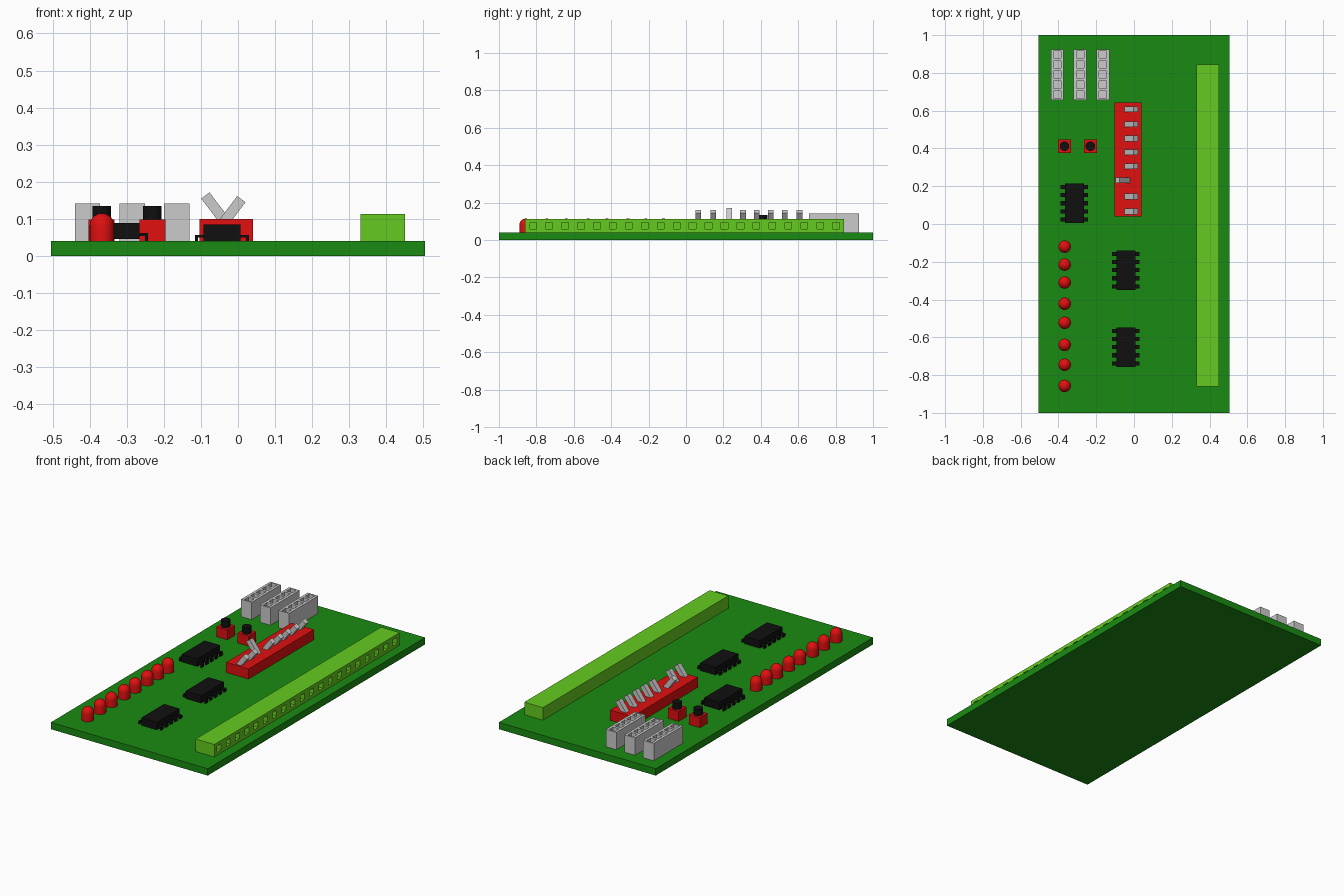
import bpy, bmesh, math
from mathutils import Matrix, Vector

if "Cube" in bpy.data.objects:
    bpy.data.objects.remove(bpy.data.objects["Cube"])


def mat(name, r, g, b):
    m = bpy.data.materials.new(name)
    m.diffuse_color = (r, g, b, 1)
    m.use_nodes = True
    m.node_tree.nodes["Principled BSDF"].inputs["Base Color"].default_value = m.diffuse_color
    return m


GREEN = mat("board_green", 0.01, 0.26, 0.006)
LIME = mat("lime_green", 0.13, 0.60, 0.014)
RED = mat("red", 0.75, 0.005, 0.005)
BLACK = mat("black", 0.005, 0.005, 0.005)


def finish(name, bm, material=None, smooth=False):
    bmesh.ops.recalc_face_normals(bm, faces=bm.faces)
    me = bpy.data.meshes.new(name)
    bm.to_mesh(me)
    bm.free()
    ob = bpy.data.objects.new(name, me)
    bpy.context.collection.objects.link(ob)
    if material:
        me.materials.append(material)
    if smooth:
        bpy.ops.object.select_all(action='DESELECT')
        ob.select_set(True)
        bpy.context.view_layer.objects.active = ob
        bpy.ops.object.shade_smooth_by_angle(angle=math.radians(40))
    return ob


def add_box(bm, lo, hi):
    lo, hi = Vector(lo), Vector(hi)
    m = Matrix.Translation((lo + hi) / 2) @ Matrix.Diagonal((*(hi - lo), 1))
    bmesh.ops.create_cube(bm, size=1, matrix=m)


def box(name, lo, hi, material=None):
    bm = bmesh.new()
    add_box(bm, lo, hi)
    return finish(name, bm, material)


def socket_strip(name, lo, hi, n, normal, hole, depth, material=None):
    """Box cut into n cells along y, with a square hole in each cell."""
    bm = bmesh.new()
    ring = [(lo[0], lo[2]), (hi[0], lo[2]), (hi[0], hi[2]), (lo[0], hi[2])]
    rows = [[bm.verts.new((x, lo[1] + (hi[1] - lo[1]) * i / n, z)) for x, z in ring]
            for i in range(n + 1)]
    for a, b in zip(rows, rows[1:]):
        for k in range(4):
            j = (k + 1) % 4
            bm.faces.new((a[k], b[k], b[j], a[j]))
    bm.faces.new(rows[0])
    bm.faces.new(rows[-1][::-1])
    bmesh.ops.recalc_face_normals(bm, faces=bm.faces)
    cells = [f for f in bm.faces if f.normal.dot(Vector(normal)) > 0.9]
    bmesh.ops.inset_individual(bm, faces=cells, thickness=0.01)
    for f in cells:
        c = f.calc_center_median()
        for v in f.verts:
            d = v.co - c
            v.co = c + Vector([math.copysign(hole / 2, t) if abs(t) > 1e-5 else 0 for t in d])
    floors = bmesh.ops.extrude_discrete_faces(bm, faces=cells)["faces"]
    for f in floors:
        bmesh.ops.translate(bm, verts=f.verts, vec=Vector(normal) * -depth)
    return finish(name, bm, material)


def lathe(name, profile, x, y, material, seg=24):
    bm = bmesh.new()
    vs = [bm.verts.new((x + r, y, z)) for r, z in profile]
    es = [bm.edges.new(p) for p in zip(vs, vs[1:])]
    bmesh.ops.spin(bm, geom=vs + es, cent=(x, y, 0), axis=(0, 0, 1),
                   angle=math.tau, steps=seg)
    bmesh.ops.remove_doubles(bm, verts=bm.verts, dist=1e-5)
    return finish(name, bm, material, True)


# Circuit board
T = 0.04
box("board", (-0.505, -1, 0), (0.505, 1, T), GREEN)

# Long terminal block, holes facing the right edge
socket_strip("terminal_block", (0.33, -0.86, T), (0.45, 0.845, 0.113), 20,
             (1, 0, 0), 0.036, 0.05, LIME)

# Three pin headers with sockets on top
for i, x in enumerate((-0.406, -0.285, -0.165)):
    socket_strip(f"pin_header_{i}", (x - 0.034, 0.657, T), (x + 0.034, 0.925, 0.141),
                 5, (0, 0, 1), 0.038, 0.06)

# Push buttons
for i, x in enumerate((-0.368, -0.231)):
    box(f"button_base_{i}", (x - 0.035, 0.377, T), (x + 0.035, 0.447, 0.098), RED)
    lathe(f"button_cap_{i}", [(0, 0.09), (0.025, 0.09), (0.025, 0.135), (0, 0.135)],
          x, 0.412, BLACK)

# Switch bank with tilted levers, one flipped the other way
box("switch_bank", (-0.104, 0.04, T), (0.04, 0.642, 0.099), RED)
for i, y in enumerate((0.066, 0.146, 0.231, 0.305, 0.379, 0.453, 0.528, 0.607)):
    tip, ang = ((-0.088, 0.163), -37) if i == 2 else ((0.009, 0.153), 37)
    lever = box(f"switch_lever_{i}", (-0.014, -0.015, -0.105), (0.014, 0.015, 0))
    lever.data.transform(Matrix.Translation((tip[0], y, tip[1])) @
                         Matrix.Rotation(math.radians(ang), 4, 'Y'))

# Chips with bent legs on both sides
for i, (x, y, lift) in enumerate(((-0.316, 0.11, 0.005), (-0.043, -0.244, 0),
                                  (-0.043, -0.652, 0))):
    bm = bmesh.new()
    add_box(bm, (x - 0.05, y - 0.105, T + lift), (x + 0.05, y + 0.105, 0.084 + lift))
    for k in range(5):
        ly = y + (k - 2) * 0.043
        for s in (-1, 1):
            xs = sorted((x + s * 0.05, x + s * 0.073))
            add_box(bm, (xs[0], ly - 0.011, 0.049 + lift), (xs[1], ly + 0.011, 0.057 + lift))
            xs = sorted((x + s * 0.065, x + s * 0.073))
            add_box(bm, (xs[0], ly - 0.011, T), (xs[1], ly + 0.011, 0.049 + lift))
    finish(f"chip_{i}", bm, BLACK)

# Row of domed lamps
R = 0.033
dome = [(0, T), (R, T)] + [(R * math.cos(a * math.pi / 12), 0.082 + R * math.sin(a * math.pi / 12))
                           for a in range(6)] + [(0, 0.082 + R)]
for i, y in enumerate((-0.12, -0.215, -0.31, -0.422, -0.523, -0.64, -0.745, -0.857)):
    lathe(f"lamp_{i}", dome, -0.367, y, RED)
